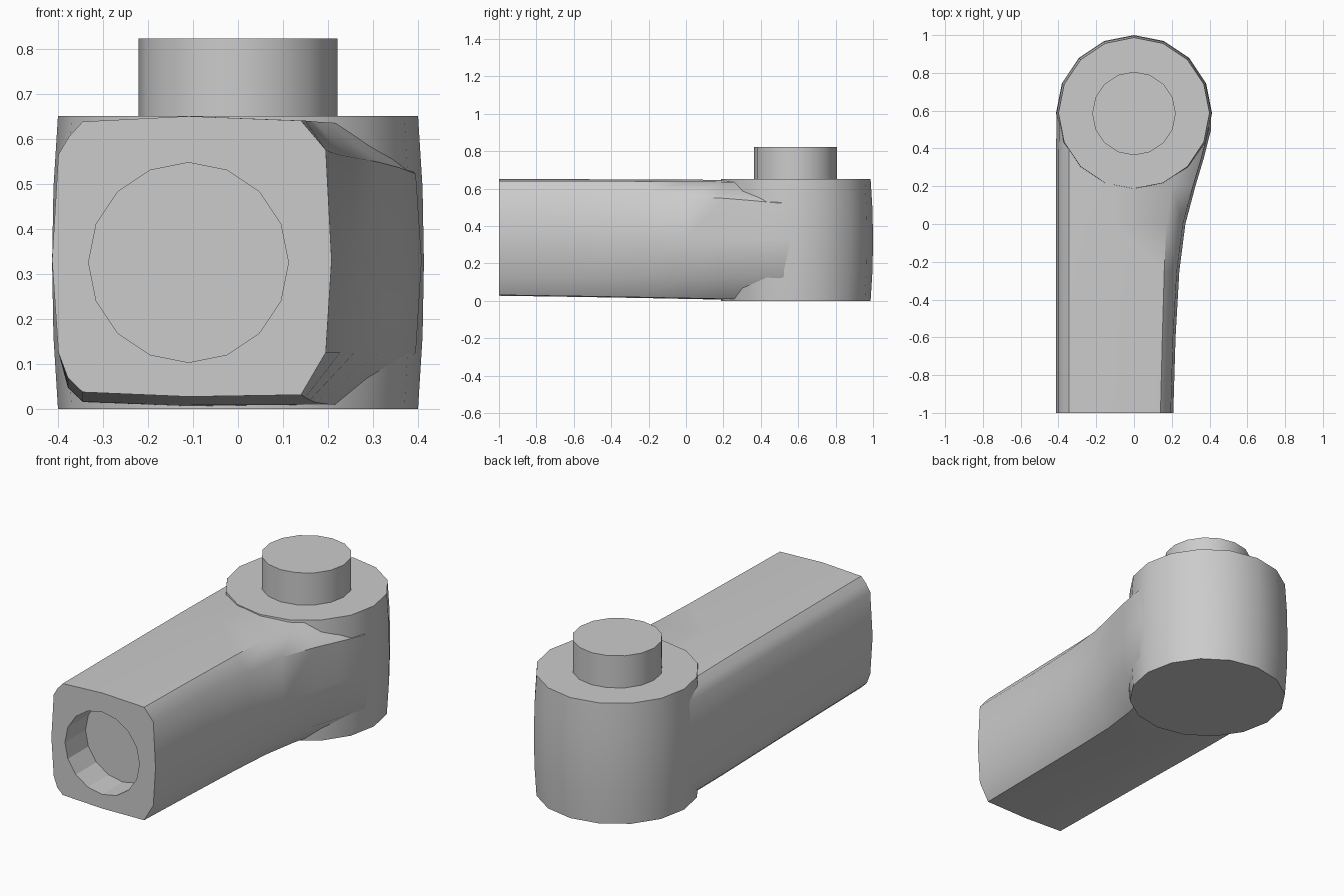
import bpy, bmesh
from math import sin, cos, pi, radians

if "Cube" in bpy.data.objects:
    bpy.data.objects.remove(bpy.data.objects["Cube"])


def loft(name, rings):
    """Skin a closed solid through rings with equal point counts."""
    bm = bmesh.new()
    loops = [[bm.verts.new(p) for p in ring] for ring in rings]
    n = len(loops[0])
    for a, b in zip(loops, loops[1:]):
        for i in range(n):
            j = (i + 1) % n
            bm.faces.new((a[i], a[j], b[j], b[i]))
    bm.faces.new(loops[0][::-1])
    bm.faces.new(loops[-1])
    bmesh.ops.recalc_face_normals(bm, faces=bm.faces[:])
    mesh = bpy.data.meshes.new(name)
    bm.to_mesh(mesh)
    bm.free()
    obj = bpy.data.objects.new(name, mesh)
    bpy.context.collection.objects.link(obj)
    return obj


def circle_z(r, y, z, n=16):
    return [(r * cos(2 * pi * i / n), y + r * sin(2 * pi * i / n), z) for i in range(n)]


def circle_y(r, x, y, z, n=16):
    return [(x + r * cos(2 * pi * i / n), y, z + r * sin(2 * pi * i / n)) for i in range(n)]


def smooth(obj):
    bpy.ops.object.select_all(action='DESELECT')
    obj.select_set(True)
    bpy.context.view_layer.objects.active = obj
    bpy.ops.object.shade_smooth_by_angle(angle=radians(42))


def arm_section(y, left, right, inner, shoulder, top, bottom):
    """Bulged box with rounded left corners and chamfered right corners."""
    mid = 0.33
    s = right - 0.013
    return [(x, y, z) for x, z in (
        (-0.11, top), (-0.345, top - 0.012), (-0.375, top - 0.045), (left + 0.014, top - 0.085),
        (left, mid),
        (left + 0.014, 0.125), (-0.378, bottom + 0.042), (-0.345, bottom + 0.01), (-0.11, bottom),
        (inner, bottom + 0.004), (s, 0.125), (right, mid), (s, shoulder), (inner, top - 0.01))]


# Arm: straight on the left, flaring into the head on the right
arm = loft("arm", [arm_section(*s) for s in (
    (-1.00, -0.413, 0.208, 0.140, 0.575, 0.650, 0.027),
    (-0.60, -0.413, 0.220, 0.150, 0.570, 0.650, 0.021),
    (-0.25, -0.413, 0.240, 0.160, 0.564, 0.649, 0.015),
    (0.00, -0.413, 0.272, 0.172, 0.558, 0.648, 0.010),
    (0.20, -0.413, 0.325, 0.200, 0.548, 0.646, 0.006),
    (0.35, -0.413, 0.370, 0.240, 0.536, 0.644, 0.005),
    (0.50, -0.411, 0.408, 0.280, 0.522, 0.642, 0.005),
    (0.57, -0.409, 0.408, 0.280, 0.522, 0.642, 0.005))])

# Socket in the front end of the arm
cutter = loft("socket_cutter", [circle_y(0.222, -0.11, y, 0.325) for y in (-1.2, -0.825)])
cutter.hide_render = True
cutter.hide_viewport = True
cut = arm.modifiers.new("socket", 'BOOLEAN')
cut.operation = 'DIFFERENCE'
cut.solver = 'EXACT'
cut.object = cutter
smooth(arm)

# Barrel-shaped head
head = loft("head", [circle_z(r, 0.587, z) for r, z in (
    (0.400, 0.0), (0.410, 0.16), (0.413, 0.325), (0.410, 0.49), (0.400, 0.65))])
smooth(head)

# Peg on top of the head
peg = loft("peg", [circle_z(0.221, 0.585, z) for z in (0.63, 0.823)])
smooth(peg)
